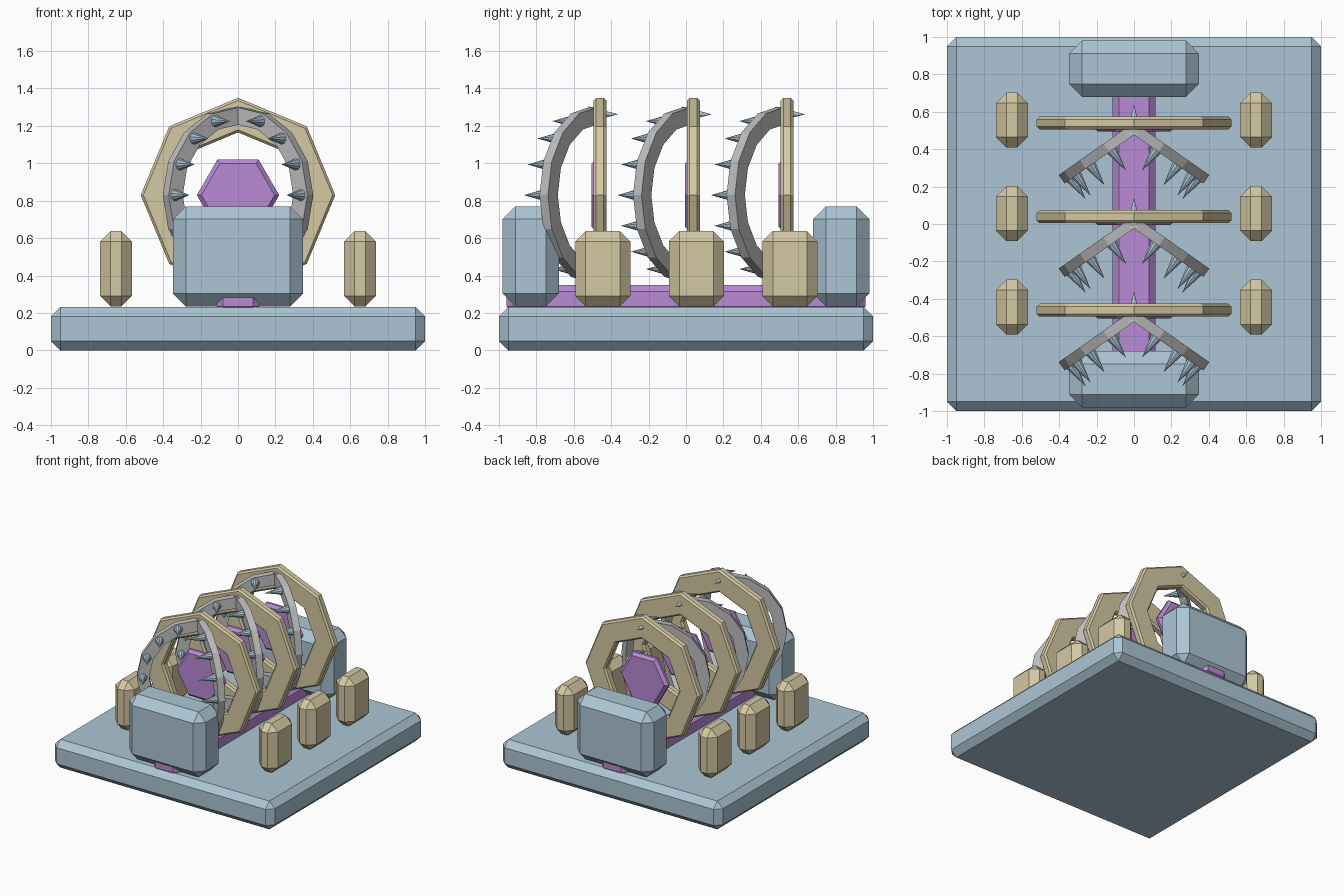
import bpy, bmesh, math
from mathutils import Matrix, Vector

if "Cube" in bpy.data.objects:
    bpy.data.objects.remove(bpy.data.objects["Cube"])


def material(name, rgb):
    lin = [((c / 255 + 0.055) / 1.055) ** 2.4 for c in rgb]
    m = bpy.data.materials.new(name)
    m.diffuse_color = (*lin, 1)
    m.use_nodes = True
    m.node_tree.nodes["Principled BSDF"].inputs["Base Color"].default_value = m.diffuse_color
    return m


BLUE = material("pale_blue", (172, 198, 213))
TAN = material("sand", (213, 201, 163))
PURPLE = material("purple", (186, 138, 214))
GREY = material("grey", (190, 190, 192))


def finish(bm, name, mat, matrix=Matrix()):
    bmesh.ops.transform(bm, matrix=matrix, verts=bm.verts)
    bmesh.ops.remove_doubles(bm, verts=bm.verts, dist=1e-5)
    bmesh.ops.recalc_face_normals(bm, faces=bm.faces)
    me = bpy.data.meshes.new(name)
    bm.to_mesh(me)
    bm.free()
    me.materials.append(mat)
    ob = bpy.data.objects.new(name, me)
    bpy.context.collection.objects.link(ob)
    return ob


def box(name, lo, hi, bevel, mat):
    lo, hi = Vector(lo), Vector(hi)
    bm = bmesh.new()
    bmesh.ops.create_cube(bm, size=1)
    m = Matrix.Translation((lo + hi) / 2) @ Matrix.Diagonal((*(hi - lo), 1))
    ob = finish(bm, name, mat, m)
    mod = ob.modifiers.new("chamfer", "BEVEL")
    mod.width = bevel
    mod.segments = 1
    mod.limit_method = "NONE"
    return ob


def sweep(name, section, angles, closed, mat, matrix):
    """Sweep a closed (radius, y) section round the y axis."""
    bm = bmesh.new()
    rows = [[bm.verts.new((r * math.cos(a), d, r * math.sin(a))) for r, d in section]
            for a in map(math.radians, angles)]
    n = len(section)
    for i in range(len(rows) if closed else len(rows) - 1):
        p, q = rows[i], rows[(i + 1) % len(rows)]
        for j in range(n):
            k = (j + 1) % n
            bm.faces.new((p[j], p[k], q[k], q[j]))
    if not closed:
        bm.faces.new(rows[0])
        bm.faces.new(rows[-1])
    return finish(bm, name, mat, matrix)


def chamfered(r0, r1, d0, d1, c):
    return [(r0 + c, d0), (r1 - c, d0), (r1, d0 + c), (r1, d1 - c),
            (r1 - c, d1), (r0 + c, d1), (r0, d1 - c), (r0, d0 + c)]


def add_cone(bm, r, length, base, toward_back=False):
    # Cone with its base at the given point, pointing along y
    s = 1 if toward_back else -1
    m = (Matrix.Translation(Vector(base) + Vector((0, s * length / 2, 0)))
         @ Matrix.Rotation(math.radians(-90 * s), 4, "X"))
    bmesh.ops.create_cone(bm, cap_ends=True, segments=10, radius1=r, radius2=0,
                          depth=length, matrix=m)


# Base plate, floor rail and end blocks
box("base", (-1, -1, 0), (1, 1, 0.232), 0.05, BLUE)
box("floor_rail", (-0.115, -0.96, 0.2), (0.115, 0.96, 0.35), 0.035, PURPLE)
for name, s in (("front_block", -1), ("back_block", 1)):
    y = sorted((s * 0.68, s * 0.98))
    box(name, (-0.347, y[0], 0.235), (0.347, y[1], 0.77), 0.068, BLUE)

AXIS_Z = 0.83
for i, y in enumerate((-0.46, 0.04, 0.54)):
    at = Matrix.Translation((0, y, AXIS_Z))
    # Octagonal ring and hexagonal plate
    sweep(f"ring_{i}", chamfered(0.335, 0.52, -0.034, 0.034, 0.014),
          range(0, 360, 45), True, TAN, at)
    plate = [(0, -0.045), (0.195, -0.045), (0.22, -0.022), (0.22, -0.002),
             (0.195, 0.02), (0, 0.02)]
    sweep(f"plate_{i}", plate, range(0, 360, 60), True, PURPLE, at)

    # Pair of half-open jaws with teeth
    for side, s in (("right", 1), ("left", -1)):
        m = (Matrix.Translation((0, y - 0.03, AXIS_Z)) @ Matrix.Diagonal((s, 1, 1, 1))
             @ Matrix.Rotation(math.radians(-35), 4, "Z"))
        bar = [(0.38, -0.0275), (0.472, -0.0275), (0.472, 0.0275), (0.38, 0.0275)]
        sweep(f"{side}_jaw_{i}", bar, [-90 + 22.5 * k for k in range(9)], False, GREY, m)
        bm = bmesh.new()
        for k in range(-3, 4):
            a = math.radians(22.5 * k)
            add_cone(bm, 0.038, 0.16, (0.428 * math.cos(a), 0, 0.428 * math.sin(a)))
        finish(bm, f"{side}_teeth_{i}", BLUE, m)

    # Pins where the jaws meet, passing through the ring
    bm = bmesh.new()
    for z in (-0.432, 0.432):
        add_cone(bm, 0.042, 0.16, (0, -0.062, z), True)
    finish(bm, f"hinge_pins_{i}", BLUE, at)

    # Side posts
    for side, s in (("right", 1), ("left", -1)):
        x = sorted((s * 0.568, s * 0.737))
        box(f"{side}_post_{i}", (x[0], y - 0.132, 0.235), (x[1], y + 0.162, 0.638),
            0.056, TAN)
